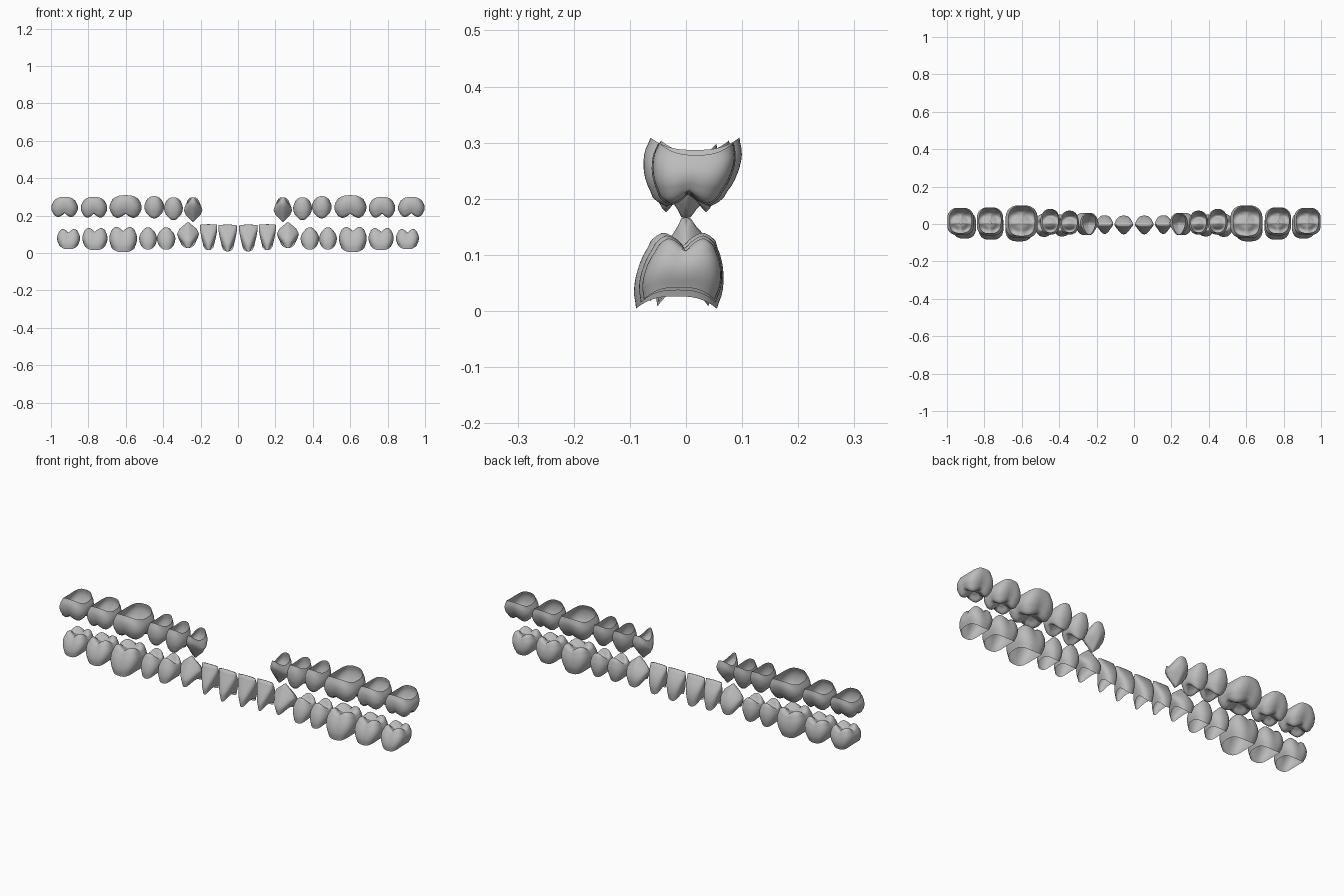
import bpy, bmesh
from math import sin, cos, pi, copysign

if "Cube" in bpy.data.objects:
    bpy.data.objects.remove(bpy.data.objects["Cube"])

enamel = bpy.data.materials.new("grey enamel")
enamel.use_nodes = True
GREY = (0.5, 0.5, 0.5, 1)
enamel.diffuse_color = GREY
enamel.node_tree.nodes["Principled BSDF"].inputs["Base Color"].default_value = GREY

SEG, WALL, CAP = 48, 10, 8


def power(v, e):
    return copysign(abs(v) ** e, v)


def blend(stops, t):
    """Smooth interpolation through evenly spaced stops."""
    f = min(t, 0.9999) * (len(stops) - 1)
    i = int(f)
    k = f - i
    a, b, c, d = (stops[min(max(i + j, 0), len(stops) - 1)] for j in (-1, 0, 1, 2))
    return b + 0.5 * k * (c - a + k * (2 * a - 5 * b + 4 * c - d + k * (3 * (b - c) + d - a)))


def shell(name, x, rings, up, z0):
    """Skin rings into an open crown, closed by a point at the biting end."""
    bm = bmesh.new()
    loops = [[bm.verts.new((x + px, py, z0 + up * pz)) for px, py, pz in r] for r in rings]
    for a, b in zip(loops, loops[1:]):
        for i in range(SEG):
            j = (i + 1) % SEG
            bm.faces.new((a[i], a[j], b[j], b[i]))
    bmesh.ops.remove_doubles(bm, verts=loops[-1], dist=0.0001)
    bm.normal_update()
    tip = [f for f in bm.faces if len(f.verts) == 3]
    if sum(f.normal.z * f.calc_area() for f in tip) * up < 0:
        bmesh.ops.reverse_faces(bm, faces=bm.faces[:])
    mesh = bpy.data.meshes.new(name)
    bm.to_mesh(mesh)
    bm.free()
    for p in mesh.polygons:
        p.use_smooth = True
    mesh.materials.append(enamel)
    bpy.context.collection.objects.link(bpy.data.objects.new(name, mesh))


def grinder(name, x, w, d, y, h, up, z0, lean, cusps):
    """Molar (4 cusps) or premolar (2 cusps)."""
    rings = []
    square = 0.72 if cusps == 4 else 0.85
    depth = 0.028 if cusps == 4 else 0.04

    def lobe(th):
        if cusps == 4:
            return abs(sin(2 * th)) ** 0.6
        return abs(sin(th)) ** 1.3

    def rim(th):
        return h - depth * (0.75 - 0.4 * lobe(th))

    for k in range(WALL + 1):
        t = k / WALL
        ring = []
        for i in range(SEG):
            th = 2 * pi * i / SEG
            low = 0.022 * cos(th) ** 2
            notch = 1 - 0.07 * t * (1 - lobe(th)) * (cusps == 4)
            px = w / 2 * blend((0.8, 0.93, 1, 0.97, 0.84), t) * power(cos(th), square) * notch
            py = d / 2 * blend((0.9, 1, 1, 0.92, 0.76), t) * power(sin(th), square) * notch
            ring.append((px, y + py + lean * (1 - t), low + (rim(th) - low) * t))
        rings.append(ring)
    for k in range(1, CAP + 1):
        s = 1 - k / CAP
        ring = []
        for i in range(SEG):
            th = 2 * pi * i / SEG
            notch = 1 - 0.07 * (1 - lobe(th)) * (cusps == 4)
            # rise over the cusp ridge, then fall into the central groove
            ridge = 0.4 * lobe(th) * sin(pi * min(1, (1 - s) / 0.55))
            fall = max(0, 1 - s / 0.75) ** 1.2
            z = rim(th) * (1 - fall) + (h - depth) * fall + depth * ridge * (s > 0)
            ring.append((w * 0.42 * s * power(cos(th), square) * notch,
                         y + d * 0.38 * s * power(sin(th), square) * notch, z))
        rings.append(ring)
    shell(name, x, rings, up, z0)


def cutter_tooth(name, x, w, d, y, h, up, z0, point):
    """Incisor or canine: broad outer face, tapering inner face, thin biting edge."""
    rings = []
    widths = (0.66, 0.83, 0.94, 1, 0.8) if point else (0.6, 0.75, 0.89, 0.98, 0.96)
    for k in range(WALL + 3):
        t = min(1, k / WALL)
        shrink = (1, 0.5, 0)[max(0, k - WALL)]
        ring = []
        for i in range(SEG):
            th = 2 * pi * i / SEG
            egg = 1 + 0.3 * (1 - t) * sin(th)
            px = w / 2 * blend(widths, t) * power(cos(th), 0.85) * egg * shrink
            py = d / 2 * sin(th) * shrink
            py *= blend((0.92, 1, 0.78, 0.46, 0.14) if sin(th) < 0 else (0.9, 1, 0.9, 0.6, 0.14), t)
            low = 0.032 * cos(th) ** 2
            top = h - point * abs(px) / w * 2
            ring.append((px, y + py, low + (top - low) * t + 0.002 * (1 - shrink)))
        rings.append(ring)
    shell(name, x, rings, up, z0)


# name, kind, centre x, width, depth, centre y, gum z, biting z
LOWER = [
    ("central_incisor", 0, 0.055, 0.1, 0.1, -0.005, 0.008, 0.15),
    ("lateral_incisor", 0, 0.157, 0.093, 0.1, -0.003, 0.015, 0.152),
    ("canine", 1, 0.267, 0.115, 0.12, 0, 0.027, 0.165),
    ("first_premolar", 2, 0.384, 0.098, 0.115, 0, 0.018, 0.135),
    ("second_premolar", 2, 0.481, 0.095, 0.12, 0, 0.018, 0.135),
    ("first_molar", 4, 0.614, 0.152, 0.16, -0.005, 0.004, 0.138),
    ("second_molar", 4, 0.765, 0.138, 0.148, -0.002, 0.015, 0.133),
    ("third_molar", 4, 0.906, 0.126, 0.14, 0, 0.02, 0.128),
]
UPPER = [
    ("canine", 1, 0.24, 0.098, 0.12, 0, 0.298, 0.167),
    ("first_premolar", 2, 0.345, 0.1, 0.125, 0, 0.298, 0.178),
    ("second_premolar", 2, 0.448, 0.105, 0.135, 0.004, 0.304, 0.187),
    ("first_molar", 4, 0.601, 0.176, 0.176, 0.004, 0.309, 0.189),
    ("second_molar", 4, 0.77, 0.145, 0.15, 0.006, 0.3, 0.19),
    ("third_molar", 4, 0.927, 0.146, 0.146, 0.006, 0.3, 0.193),
]

for row, teeth, up in (("lower", LOWER, 1), ("upper", UPPER, -1)):
    for part, kind, x, w, d, y, gum, bite in teeth:
        for side, sx in (("left", 1), ("right", -1)):
            name = f"{row}_{side}_{part}"
            if kind < 2:
                cutter_tooth(name, sx * x, w, d, y, abs(bite - gum), up, gum, 0.045 * kind)
            else:
                grinder(name, sx * x, w, d, y, abs(bite - gum), up, gum, -0.012 * up, kind)
